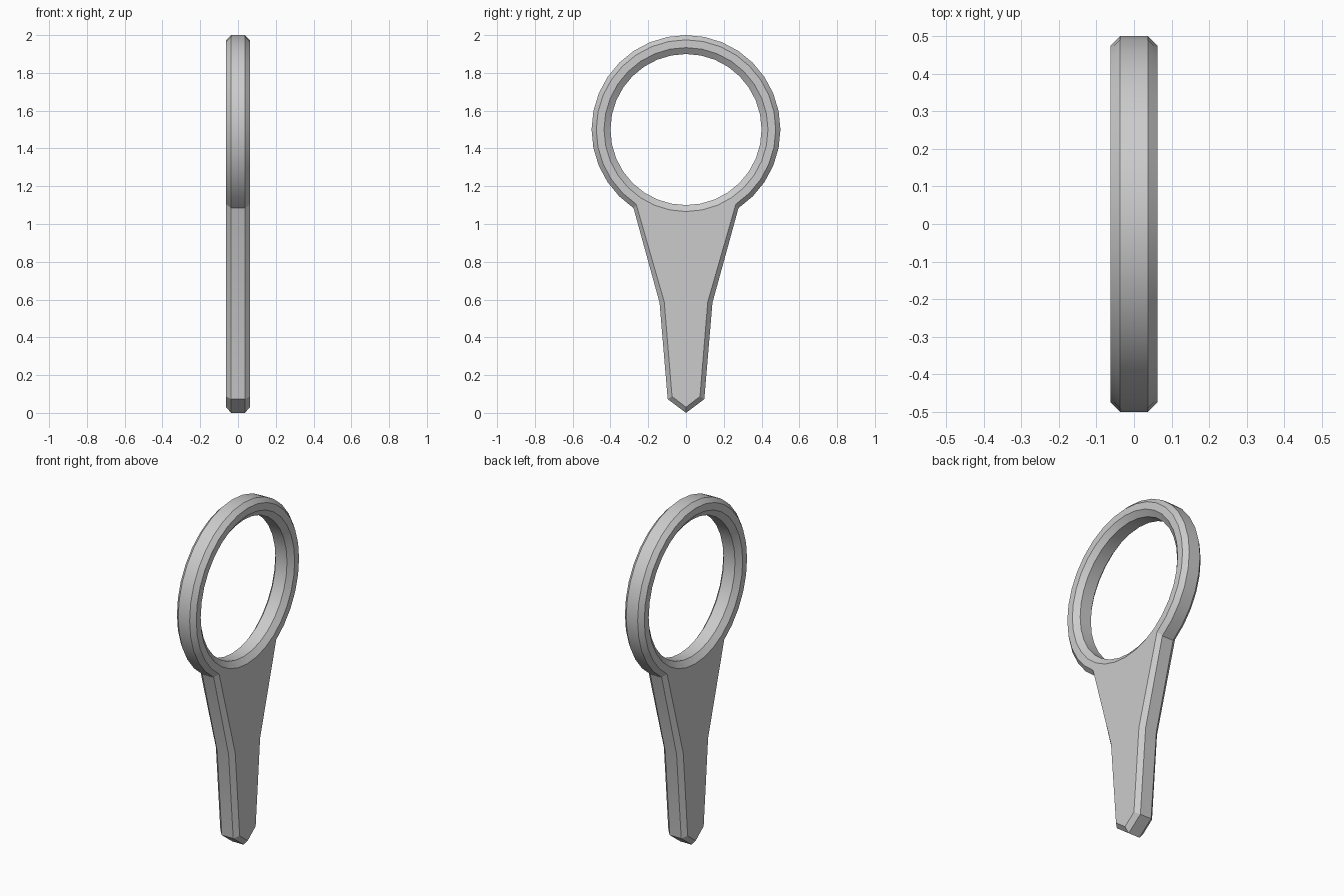
import bpy, bmesh, math

if "Cube" in bpy.data.objects:
    bpy.data.objects.remove(bpy.data.objects["Cube"])

SEG = 32          # sides of the ring
JOIN = 3          # ring step where the handle meets it
CZ = 1.5          # ring centre height
XF, XE = 0.0625, 0.037   # half thickness at the face and at the edge band


def arc(r, a, b):
    step = 2 * math.pi / SEG
    return [(r * math.sin(k * step), CZ - r * math.cos(k * step)) for k in range(a, b)]


def outline(r, handle, tip):
    # ring arc, then down one side of the handle and up the other
    left = [(-y, z) for y, z in handle]
    return arc(r, JOIN, SEG - JOIN + 1) + left + [(0, tip)] + handle[::-1]


outer = outline(0.5, [(0.14, 0.583), (0.097, 0.073)], 0.0)
face = outline(0.475, [(0.115, 0.587), (0.074, 0.087)], 0.03)

bm = bmesh.new()


def loop(pts, x):
    return [bm.verts.new((x, y, z)) for y, z in pts]


def bridge(a, b):
    n = len(a)
    for i in range(n):
        j = (i + 1) % n
        bm.faces.new((a[i], a[j], b[j], b[i]))


# Chamfered outside and chamfered hole
outs = [loop(face, -XF), loop(outer, -XE), loop(outer, XE), loop(face, XF)]
hole, rim = arc(0.4, 0, SEG), arc(0.434, 0, SEG)
ins = [loop(rim, -XF), loop(hole, -XE), loop(hole, XE), loop(rim, XF)]
for s in (outs, ins):
    for a, b in zip(s, s[1:]):
        bridge(a, b)

# Flat faces: ring band of quads plus one handle plate per side
last = SEG - 2 * JOIN
for o, h in ((outs[0], ins[0]), (outs[3], ins[3])):
    for i in range(last):
        bm.faces.new((o[i], o[i + 1], h[i + JOIN + 1], h[i + JOIN]))
    under = h[JOIN::-1] + h[:SEG - JOIN - 1:-1]
    bm.faces.new(o[last:] + [o[0]] + under)

bmesh.ops.recalc_face_normals(bm, faces=bm.faces[:])
for f in bm.faces:
    f.smooth = True
me = bpy.data.meshes.new("ring_handle")
bm.to_mesh(me)
bm.free()
me.set_sharp_from_angle(angle=math.radians(25))
ob = bpy.data.objects.new("ring_handle", me)
bpy.context.collection.objects.link(ob)
